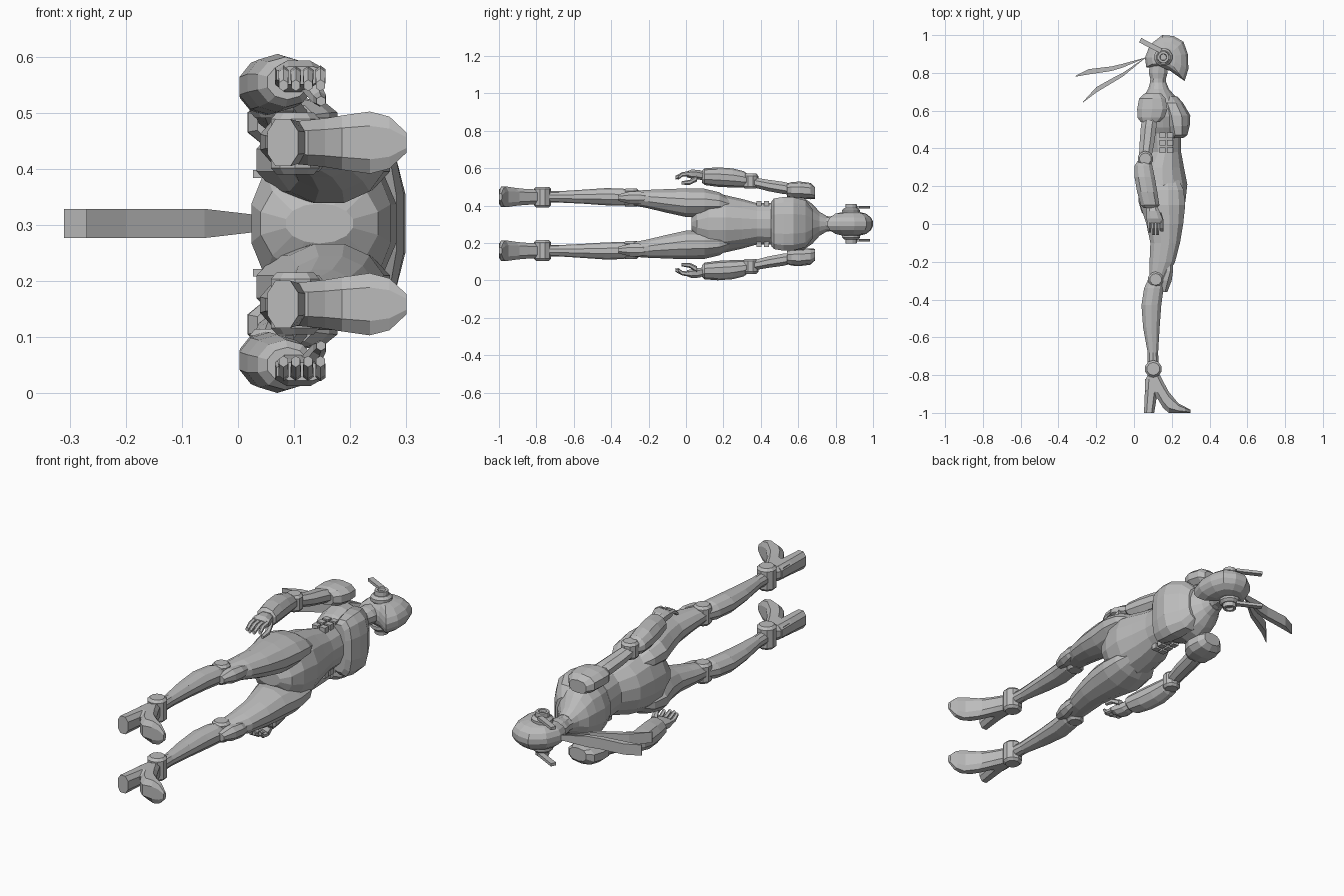
import bpy, bmesh, math
from mathutils import Matrix

MID = 0.303  # the figure lies along y, its left-right axis is z
grey = bpy.data.materials.new("light_grey")
grey.diffuse_color = (0.5, 0.5, 0.5, 1)


def finish(name, bm, mirror):
    """Turn a bmesh into an object, optionally mirrored across the body."""
    bmesh.ops.recalc_face_normals(bm, faces=bm.faces[:])
    if mirror:
        d = bmesh.ops.duplicate(bm, geom=bm.verts[:] + bm.edges[:] + bm.faces[:])
        vs = [g for g in d['geom'] if isinstance(g, bmesh.types.BMVert)]
        for v in vs:
            v.co.z = -v.co.z
        fs = [g for g in d['geom'] if isinstance(g, bmesh.types.BMFace)]
        bmesh.ops.reverse_faces(bm, faces=fs)
    bmesh.ops.translate(bm, verts=bm.verts[:], vec=(0, 0, MID))
    me = bpy.data.meshes.new(name)
    bm.to_mesh(me)
    bm.free()
    me.materials.append(grey)
    ob = bpy.data.objects.new(name, me)
    bpy.context.collection.objects.link(ob)
    return ob


def skin(bm, loops):
    rows = [[bm.verts.new(p) for p in l] for l in loops]
    n = len(rows[0])
    for a, b in zip(rows, rows[1:]):
        for i in range(n):
            j = (i + 1) % n
            bm.faces.new((a[i], a[j], b[j], b[i]))
    bm.faces.new(rows[0])
    bm.faces.new(rows[-1])


def loft(name, rings, n=12, axis='y', power=1.0, mirror=True):
    """Rings are (position on axis, centre a, radius a, centre b, radius b)."""
    bm = bmesh.new()
    loops = []
    for t, ca, ra, cb, rb in rings:
        loop = []
        for i in range(n):
            th = 2 * math.pi * (i + 0.5) / n
            c, s = math.cos(th), math.sin(th)
            k = math.cos(math.pi / n) ** 0.8
            a = ca + ra / k * math.copysign(abs(c) ** power, c)
            b = cb + rb / k * math.copysign(abs(s) ** power, s)
            loop.append({'y': (a, t, b), 'x': (t, a, b), 'z': (a, b, t)}[axis])
        loops.append(loop)
    skin(bm, loops)
    return finish(name, bm, mirror)


def disc(name, x, y, r, z0, z1, n=10, edge=0.012):
    """Bevelled joint disc facing sideways."""
    e = r * 0.75
    return loft(name, [(z0, x, e, y, e), (z0 + edge, x, r, y, r),
                       (z1 - edge, x, r, y, r), (z1, x, e, y, e)], n, 'z')


def box(name, c, size, rot=0.0, mirror=True):
    bm = bmesh.new()
    m = Matrix.Translation(c) @ Matrix.Rotation(rot, 4, 'Z') @ Matrix.Diagonal((*size, 1))
    bmesh.ops.create_cube(bm, size=1, matrix=m)
    return finish(name, bm, mirror)


# Helmet: side profile shrinking towards both sides
prof = [(.065, .83), (.058, .88), (.085, .95), (.15, 1.0), (.21, .995), (.262, .965),
        (.285, .9), (.288, .82), (.268, .757), (.235, .78), (.19, .812), (.12, .826)]
bm = bmesh.new()
cx, cy = .17, .885
skin(bm, [[(cx + (x - cx) * k, cy + (y - cy) * k, s) for x, y in prof]
          for s, k in [(-.062, .4), (-.054, .68), (-.034, .9), (-.012, 1),
                       (.012, 1), (.034, .9), (.054, .68), (.062, .4)]])
finish("helmet", bm, False)

# Ear discs and blades
disc("ear_disc", .155, .883, .048, .045, .085, 12)
loft("ear_ring", [(.08, .155, .032, .883, .032), (.105, .155, .03, .883, .03),
                  (.105, .155, .018, .883, .018), (.092, .155, .016, .883, .016)], 12, 'z')
box("ear_blade", (.088, .945, .088), (.125, .026, .014), math.radians(-27))

# Two flat ribbons trailing from the back of the head
for name, path in [("upper_ribbon", [(.06, .88, .001, .012), (-.06, .838, .01, .026), (-.12, .822, .012, .026),
                                     (-.24, .806, .014, .026), (-.31, .782, .002, .026)]),
                   ("lower_ribbon", [(.06, .88, .001, .012), (-.06, .79, .01, .026), (-.1, .768, .012, .026),
                                     (-.2, .71, .014, .026), (-.27, .645, .002, .026)])]:
    bm = bmesh.new()
    skin(bm, [[(x, y - t, -w), (x, y + t, -w), (x, y + t, w), (x, y - t, w)] for x, y, t, w in path])
    finish(name, bm, False)

# Neck and torso
loft("neck", [(.86, .13, .045, 0, .042), (.8, .128, .05, 0, .042), (.77, .128, .042, 0, .038),
              (.68, .125, .045, 0, .046)], 10, mirror=False)
loft("torso", [(.75, .128, .043, 0, .042), (.715, .13, .055, 0, .062), (.675, .135, .085, 0, .105),
               (.63, .145, .105, 0, .135), (.57, .15, .115, 0, .14), (.51, .155, .105, 0, .125),
               (.48, .16, .09, 0, .11), (.38, .165, .085, 0, .108), (.30, .15, .115, 0, .13),
               (.21, .153, .13, 0, .15), (.12, .148, .125, 0, .15), (.06, .145, .105, 0, .09),
               (.03, .145, .06, 0, .035)], 14, mirror=False)
loft("breastplate", [(.675, .18, .05, 0, .08), (.64, .2, .06, 0, .125), (.575, .225, .073, 0, .142),
                     (.52, .232, .063, 0, .143), (.47, .235, .047, 0, .135),
                     (.455, .225, .035, 0, .115)], 12, power=.75, mirror=False)
# Vent blocks on the flanks
for i in range(2):
    for j in range(3):
        box("side_vent", (.15 + i * .04, .39 + j * .04, .108), (.031, .028, .03))

# Arms
loft("shoulder", [(.69, .1, .045, .165, .03), (.665, .097, .07, .175, .042), (.61, .097, .08, .18, .044),
                  (.565, .09, .072, .18, .042), (.54, .085, .05, .18, .034)], 10, power=.8)
loft("upper_arm", [(.56, .085, .042, .185, .03), (.52, .078, .042, .192, .033), (.44, .07, .04, .205, .031),
                   (.36, .06, .034, .222, .027)], 8)
disc("elbow", .06, .345, .04, .188, .268)
loft("forearm", [(.335, .055, .035, .23, .03), (.31, .05, .047, .237, .042), (.25, .056, .054, .245, .049),
                 (.17, .07, .054, .25, .05), (.1, .085, .05, .252, .043), (.085, .088, .036, .252, .03)], 10)
loft("palm", [(.1, .095, .026, .255, .022), (.07, .1, .034, .262, .026), (.03, .108, .042, .266, .024),
              (.005, .112, .043, .264, .016)], 8, power=.8)
for i in range(4):
    x = .081 + i * .022
    d = (.0, -.012, -.012, .004)[i]
    loft("finger", [(.015, x, .0095, .268, .012), (-.02, x, .0095, .264, .011),
                    (-.045 + d, x, .008, .246, .009)], 6)
loft("thumb", [(.06, .13, .016, .245, .016), (.02, .145, .012, .222, .012),
               (-.025, .148, .008, .218, .008)], 6)

# Legs
loft("thigh", [(.24, .155, .08, .095, .035), (.18, .152, .112, .108, .06), (.1, .152, .12, .113, .075),
               (0, .163, .098, .113, .077), (-.1, .165, .079, .122, .064), (-.2, .15, .068, .132, .05),
               (-.29, .125, .045, .138, .038)], 12)
disc("knee_joint", .115, -.293, .04, .093, .188)
loft("knee_pad", [(-.2, .19, .015, .14, .022), (-.25, .182, .025, .14, .034),
                  (-.3, .165, .035, .14, .034), (-.36, .155, .022, .14, .018)], 8)
loft("shin", [(-.27, .12, .035, .14, .034), (-.34, .105, .052, .143, .044), (-.43, .092, .053, .145, .044),
              (-.55, .092, .044, .145, .036), (-.68, .1, .028, .144, .029), (-.78, .102, .03, .143, .03)], 10)
disc("ankle", .102, -.767, .044, .087, .198)

# High-heeled feet
loft("foot", [(.062, -.86, .04, .144, .026), (.085, -.845, .065, .144, .036), (.125, -.85, .075, .144, .04),
              (.155, -.905, .07, .144, .043), (.185, -.945, .055, .144, .048), (.235, -.975, .025, .144, .055),
              (.27, -.984, .016, .144, .046), (.3, -.992, .008, .144, .018)], 8, 'x', .7)
loft("heel", [(-.82, .1, .042, .144, .036), (-.9, .09, .033, .144, .038), (-1, .08, .027, .144, .042)], 8, power=.8)
